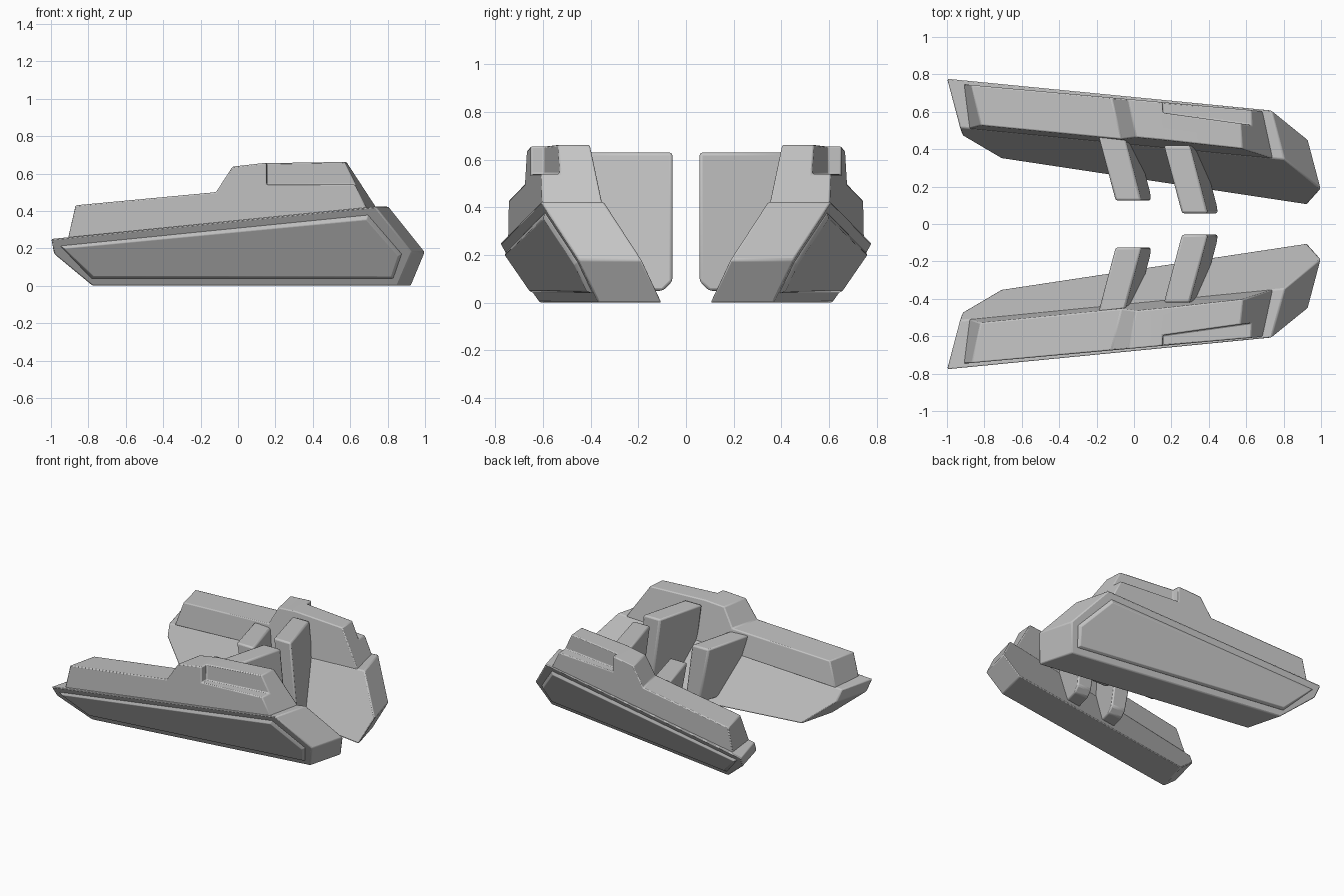
import bpy
import bmesh

cube = bpy.data.objects.get("Cube")
if cube:
    bpy.data.objects.remove(cube, do_unlink=True)

GREY = (0.55, 0.55, 0.55, 1)
mat = bpy.data.materials.new("plain grey")
mat.use_nodes = True
mat.diffuse_color = GREY
bsdf = next(n for n in mat.node_tree.nodes if n.type == 'BSDF_PRINCIPLED')
bsdf.inputs["Base Color"].default_value = GREY


def loft(name, ring_a, ring_b, inset=None):
    """Solid between two matching rings; inset = (thickness, depth) raises the first cap."""
    bm = bmesh.new()
    a = [bm.verts.new(p) for p in ring_a]
    b = [bm.verts.new(p) for p in ring_b]
    cap = bm.faces.new(a)
    bm.faces.new(b[::-1])
    for i in range(len(a)):
        j = (i + 1) % len(a)
        bm.faces.new((a[j], a[i], b[i], b[j]))
    bmesh.ops.recalc_face_normals(bm, faces=bm.faces[:])
    if inset:
        bmesh.ops.inset_individual(bm, faces=[cap], thickness=inset[0], depth=inset[1])
    mesh = bpy.data.meshes.new(name)
    bm.to_mesh(mesh)
    bm.free()
    mesh.materials.append(mat)
    ob = bpy.data.objects.new(name, mesh)
    bpy.context.collection.objects.link(ob)
    return ob


def activate(ob):
    bpy.ops.object.select_all(action='DESELECT')
    ob.select_set(True)
    bpy.context.view_layer.objects.active = ob


def finish(ob, width):
    """Soften the edges and mirror the part to the other side."""
    activate(ob)
    bpy.ops.object.shade_smooth_by_angle(angle=0.6)
    bevel = ob.modifiers.new("soft_edges", 'BEVEL')
    bevel.width = width
    bevel.segments = 2
    bevel.limit_method = 'ANGLE'
    mirror = ob.modifiers.new("other_side", 'MIRROR')
    mirror.use_axis = (False, True, False)


def outer(x, z, out=0.0):
    """Point on the leaning outer plane of the hull."""
    return (x + 0.13 * out, 0.6475 - 0.151 * (x + 1) + 0.53 * z + 0.88 * out, z - 0.47 * out)


# Lower hull: slanted outline swept inward
SWEEP = (0.07, -0.265)
outline = [(-1, 0.25), (-0.985, 0.17), (-0.78, 0), (0.855, 0), (0.93, 0.18), (0.735, 0.4235)]
ring = [outer(x, z) for x, z in outline]
hull = loft("lower_hull", ring, [(x + SWEEP[0], y + SWEEP[1], z) for x, y, z in ring])
finish(hull, 0.008)

# Raised panel on the outer side
plate = [(-0.95, 0.213), (-0.785, 0.04), (0.83, 0.04), (0.875, 0.17), (0.695, 0.378)]
panel = loft("side_panel", [outer(x, z, 0.002) for x, z in plate],
             [outer(x, z, -0.01) for x, z in plate], inset=(0.022, 0.014))
finish(panel, 0.003)

# Stepped upper block: x, z and the x shift of the inner side
profile = [(-0.91, 0.25, 0.03), (-0.87, 0.43, 0.05), (-0.12, 0.5, 0.055),
           (-0.03, 0.637, 0.04), (0.13, 0.655, 0.03), (0.565, 0.662, 0.015),
           (0.69, 0.41, 0.055)]
block = loft("upper_block", [(x, 0.665 - 0.09 * x, z) for x, z, d in profile],
             [(x + d, 0.424 - 0.098 * (x + d) + 0.14 * (z - 0.35 - 0.1 * x), z)
              for x, z, d in profile])

# Notch cut out of the block's outer top corner
plan = [(0.14, 0.9), (0.155, 0.595), (0.62, 0.53), (0.9, 0.49), (0.9, 0.9)]
cutter = loft("notch_cutter", [(x, y, 0.54) for x, y in plan], [(x, y, 0.8) for x, y in plan])
cutter.hide_render = True
cut = block.modifiers.new("notch", 'BOOLEAN')
cut.operation = 'DIFFERENCE'
cut.solver = 'EXACT'
cut.object = cutter
activate(block)
bpy.ops.object.modifier_apply(modifier="notch")
bpy.data.objects.remove(cutter, do_unlink=True)
finish(block, 0.008)


# Inner fins: leaning slabs reaching toward the centre
def fin(name, x, y, top, root):
    def section(yy, low):
        s = x - (yy - y) * 0.265
        lean = 0.08 * (top - low) / (top - 0.05)
        return [(s, yy, top), (s + 0.14, yy, top),
                (s + 0.12 + lean, yy, low), (s + lean, yy, low)]
    near, mid, far = section(y, 0.09), section(y + 0.04, 0.05), section(root, 0.05)
    # Side outline with a chamfered lower corner
    left = [near[0], near[3], mid[3], far[3], far[0]]
    right = [near[1], near[2], mid[2], far[2], far[1]]
    finish(loft(name, left, right), 0.012)


fin("front_fin", 0.255, 0.057, 0.63, 0.42)
fin("rear_fin", -0.1, 0.125, 0.475, 0.47)
